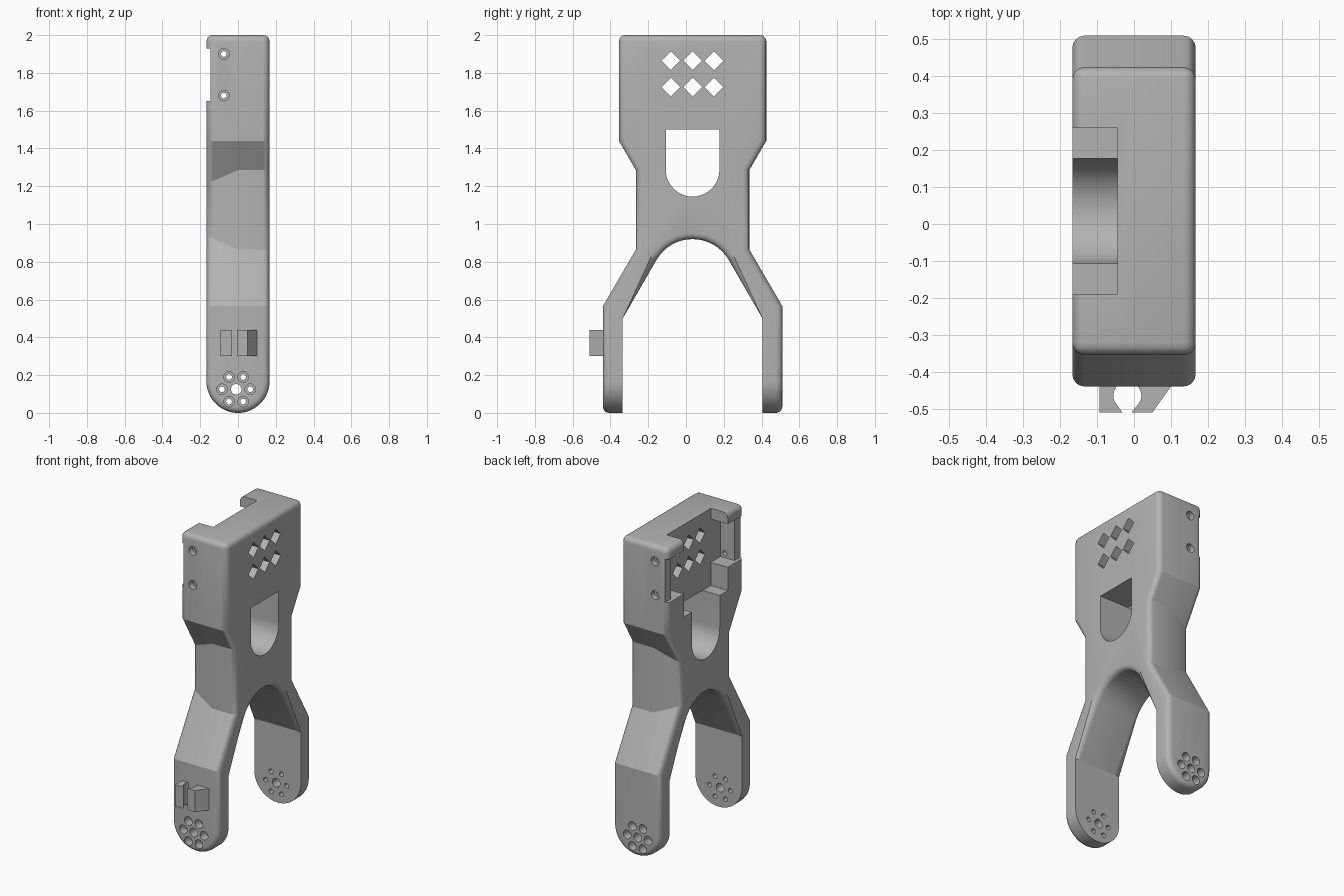
import bpy, bmesh, math
from mathutils import Vector

cube = bpy.data.objects.get("Cube")
if cube:
    bpy.data.objects.remove(cube, do_unlink=True)

grey = bpy.data.materials.new("plain_grey")
grey.use_nodes = True
colour = (0.45, 0.45, 0.45, 1)
grey.diffuse_color = colour
grey.node_tree.nodes["Principled BSDF"].inputs["Base Color"].default_value = colour

MID = 0.035      # centre plane of the fork along y
HALF = 0.167     # half thickness along x


def loft(name, rings):
    """Closed solid through rings with equal point counts."""
    bm = bmesh.new()
    loops = [[bm.verts.new(p) for p in ring] for ring in rings]
    n = len(loops[0])
    for a, b in zip(loops, loops[1:]):
        for i in range(n):
            j = (i + 1) % n
            bm.faces.new((a[i], a[j], b[j], b[i]))
    bm.faces.new(loops[0][::-1])
    bm.faces.new(loops[-1])
    bmesh.ops.recalc_face_normals(bm, faces=bm.faces)
    mesh = bpy.data.meshes.new(name)
    bm.to_mesh(mesh)
    bm.free()
    mesh.materials.append(grey)
    obj = bpy.data.objects.new(name, mesh)
    bpy.context.collection.objects.link(obj)
    return obj


def prism(name, outline, axis, a, b):
    """Extrude a 2D outline along x, y or z."""
    place = {"x": lambda u, v, t: (t, u, v),
             "y": lambda u, v, t: (u, t, v),
             "z": lambda u, v, t: (u, v, t)}[axis]
    return loft(name, [[place(u, v, t) for u, v in outline] for t in (a, b)])


def arc(cu, cv, r, start, end, steps):
    return [(cu + r * math.cos(math.radians(start + (end - start) * i / steps)),
             cv + r * math.sin(math.radians(start + (end - start) * i / steps)))
            for i in range(steps + 1)]


def rect(u0, u1, v0, v1):
    return [(u0, v0), (u1, v0), (u1, v1), (u0, v1)]


def boolean(target, cutter, operation="DIFFERENCE"):
    mod = target.modifiers.new("cut", "BOOLEAN")
    mod.operation = operation
    mod.solver = "EXACT"
    mod.object = cutter
    deps = bpy.context.evaluated_depsgraph_get()
    mesh = bpy.data.meshes.new_from_object(target.evaluated_get(deps))
    target.modifiers.clear()
    target.data = mesh
    bpy.data.objects.remove(cutter, do_unlink=True)


def hole(target, x, z, r, y0, y1):
    boolean(target, prism("drill", arc(x, z, r, 0, 345, 23), "y", y0, y1))


# Fork body: half profile (distance from centre, height), arch to top
def half_profile(inset):
    arch = arc(0, 0.699, 0.221, 90, 30, 8)
    return arch + [(0.37, 0.5), (0.37, -0.1), (0.475, -0.1), (0.475, 0.565),
                   (0.30 - inset, 0.865 + inset * 1.714),
                   (0.30 - inset, 1.285 - inset * 1.722),
                   (0.39, 1.44), (0.39, 2.0)]


def body_ring(x, inset):
    half = half_profile(inset)
    return [(x, MID + h, z) for h, z in half] + \
           [(x, MID - h, z) for h, z in reversed(half[1:])]


body = loft("fork_body", [body_ring(-0.2, 0.05), body_ring(0, 0), body_ring(0.2, 0)])

# Round leg ends
outline = arc(0, HALF, HALF, 180, 360, 32) + [(HALF, 2.2), (-HALF, 2.2)]
boolean(body, prism("side_outline", outline, "y", -1, 1), "INTERSECT")

# Rounded outer edges; inner leg edges stay sharp
bm = bmesh.new()
bm.from_mesh(body.data)
bmesh.ops.remove_doubles(bm, verts=bm.verts, dist=0.0002)


def inner_leg(v):
    return abs(v.co.y - MID) < 0.38 and v.co.z < 0.505


edges = [e for e in bm.edges
         if len(e.link_faces) == 2 and e.calc_face_angle(0) > math.radians(50)
         and not all(inner_leg(v) for v in e.verts)]
bmesh.ops.bevel(bm, geom=edges, offset=0.033, offset_type="OFFSET", segments=4,
                profile=0.5, affect="EDGES", clamp_overlap=False)
bm.to_mesh(body.data)
bm.free()

# Motor pocket, wider bay and shallow slot through both walls
boolean(body, prism("pocket", rect(-0.19, 0.26, 1.5, 2.2), "x", -0.3, -0.045))
boolean(body, prism("bay", rect(-0.29, 0.36, 1.65, 1.93), "x", -0.3, -0.045))
boolean(body, prism("slot", rect(-0.6, 0.6, 1.65, 1.93), "x", -0.3, -0.145))

# Round-bottomed window
window = arc(MID, 1.287, 0.142, 180, 360, 20) + [(MID + 0.142, 1.5), (MID - 0.142, 1.5)]
boolean(body, prism("window", window, "x", -0.3, 0.3))

# Diamond vents
for y in (-0.08, MID, 0.148):
    for z in (1.725, 1.865):
        boolean(body, prism("vent", arc(y, z, 0.05, 0, 270, 3), "x", -0.1, 0.3))

# Counterbored screw holes in the upper walls
for z in (1.68, 1.9):
    hole(body, -0.075, z, 0.015, -0.6, 0.6)
    hole(body, -0.075, z, 0.028, -0.6, -0.32)
    hole(body, -0.075, z, 0.028, 0.39, 0.6)

# Hub hole and ring of counterbored holes in both legs
hole(body, -0.01, 0.125, 0.028, -0.7, 0.7)
for k in range(6):
    a = math.radians(60 * k)
    x, z = -0.01 + 0.075 * math.cos(a), 0.125 + 0.075 * math.sin(a)
    hole(body, x, z, 0.015, -0.7, 0.7)
    hole(body, x, z, 0.028, -0.7, -0.385)
    hole(body, x, z, 0.028, 0.455, 0.7)

# Cable clip on the front leg
jaw_left = [(-0.093, -0.43), (-0.093, -0.51), (-0.032, -0.51)] + \
    arc(-0.018, -0.465, 0.038, 205, 115, 6) + [(-0.034, -0.43)]
jaw_right = [(0.1, -0.43), (0.1, -0.44), (0.05, -0.51), (-0.006, -0.51)] + \
    arc(-0.018, -0.465, 0.038, -25, 65, 6) + [(-0.002, -0.43)]
clip_left = prism("clip_jaw_left", jaw_right, "z", 0.3, 0.44)
clip_right = prism("clip_jaw_right", jaw_left, "z", 0.3, 0.44)

# Smooth rounds, crisp creases
for obj in (body, clip_left, clip_right):
    bpy.ops.object.select_all(action="DESELECT")
    obj.select_set(True)
    bpy.context.view_layer.objects.active = obj
    bpy.ops.object.shade_smooth_by_angle(angle=math.radians(25))
